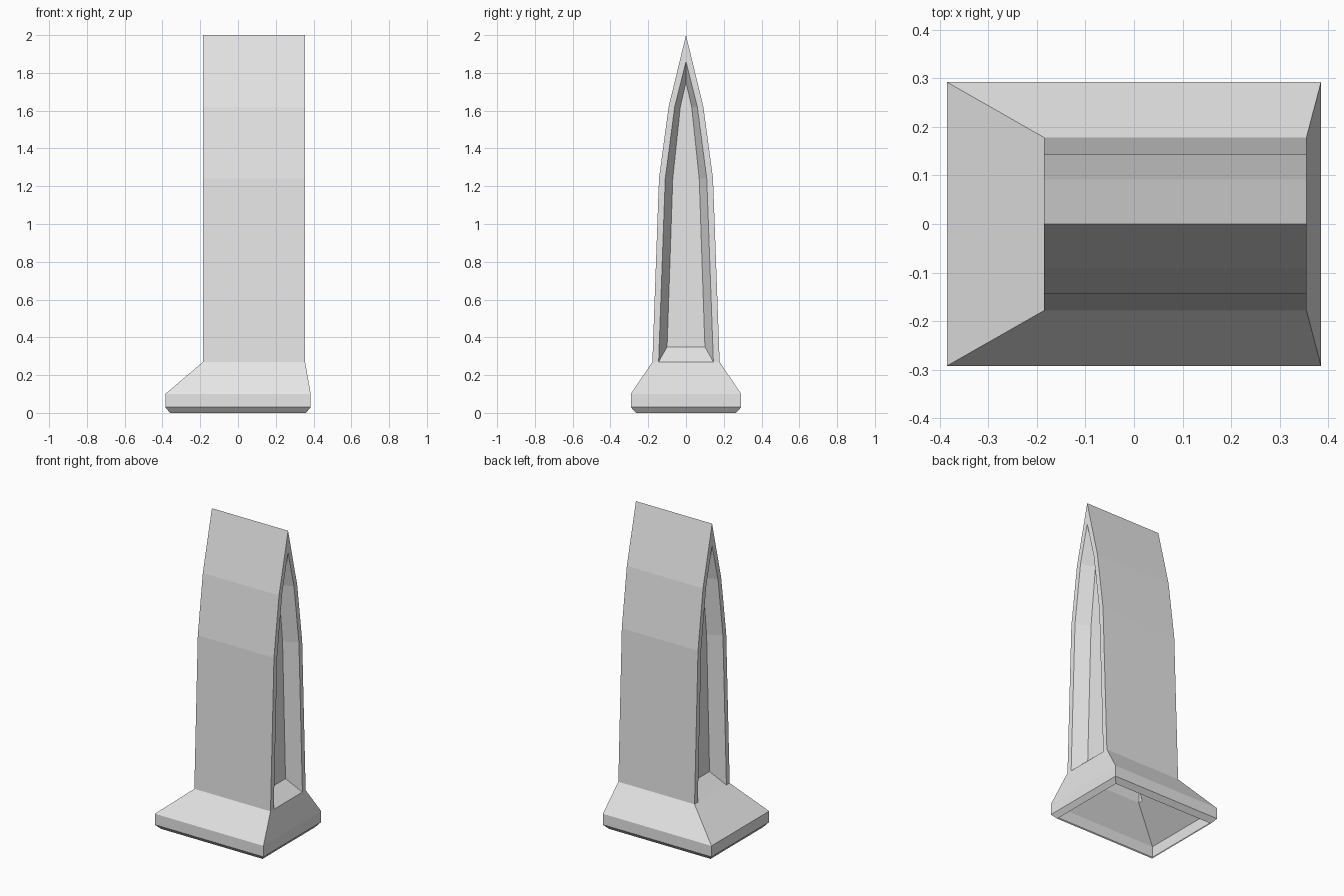
import bpy
import bmesh

cube = bpy.data.objects.get("Cube")
if cube:
    bpy.data.objects.remove(cube, do_unlink=True)

stone = bpy.data.materials.new("light_grey")
stone.use_nodes = True
stone.diffuse_color = (0.8, 0.8, 0.8, 1)
stone.node_tree.nodes["Principled BSDF"].inputs["Base Color"].default_value = (0.8, 0.8, 0.8, 1)

LEFT, RIGHT = 0.355, -0.185      # x of the two end faces
RECESS = 0.088                   # depth of the end panels

# Half profiles (half width, height), from the foot up to the point
OUTER = [(0.178, 0.27), (0.143, 1.24), (0.092, 1.62), (0, 2.0)]
FRAME = [(0.145, 0.27), (0.11, 1.24), (0.06, 1.62), (0, 1.86)]
PANEL = [(0.1, 0.35), (0.07, 1.24), (0.03, 1.62), (0, 1.75)]

bm = bmesh.new()


def arch(half, x):
    """Pointed arch of vertices, mirrored across y = 0."""
    points = [(-y, z) for y, z in half] + [(y, z) for y, z in half[-2::-1]]
    return [bm.verts.new((x, y, z)) for y, z in points]


def rectangle(x, y, z):
    return [bm.verts.new((sx * x, sy * y, z))
            for sx, sy in ((-1, -1), (1, -1), (1, 1), (-1, 1))]


def strip(a, b):
    """Quads between two open rows of vertices."""
    for i in range(len(a) - 1):
        bm.faces.new((a[i], a[i + 1], b[i + 1], b[i]))


# Plinth: open underneath, with a bevelled lower edge
rings = [rectangle(0.36, 0.265, 0), rectangle(0.385, 0.292, 0.03), rectangle(0.385, 0.292, 0.1)]
for low, high in zip(rings, rings[1:]):
    strip(low + low[:1], high + high[:1])
top = rings[-1]

# End faces with a recessed pointed panel, and the plinth slope below each
ends = []
for x, inward, a, b in ((LEFT, -1, top[1], top[2]), (RIGHT, 1, top[0], top[3])):
    outer, frame = arch(OUTER, x), arch(FRAME, x)
    panel = arch(PANEL, x + inward * RECESS)
    strip(outer, frame)
    strip(frame, panel)
    bm.faces.new((frame[0], frame[-1], panel[-1], panel[0]))
    bm.faces.new(panel)
    bm.faces.new((a, b, outer[-1], frame[-1], frame[0], outer[0]))
    ends.append(outer)

# Long faceted sides and the plinth slopes below them
left, right = ends
strip(right, left)
bm.faces.new((top[0], top[1], left[0], right[0]))
bm.faces.new((top[3], top[2], left[-1], right[-1]))

bmesh.ops.recalc_face_normals(bm, faces=bm.faces)
mesh = bpy.data.meshes.new("pointed_pillar")
bm.to_mesh(mesh)
bm.free()
mesh.materials.append(stone)
pillar = bpy.data.objects.new("pointed_pillar", mesh)
bpy.context.collection.objects.link(pillar)
